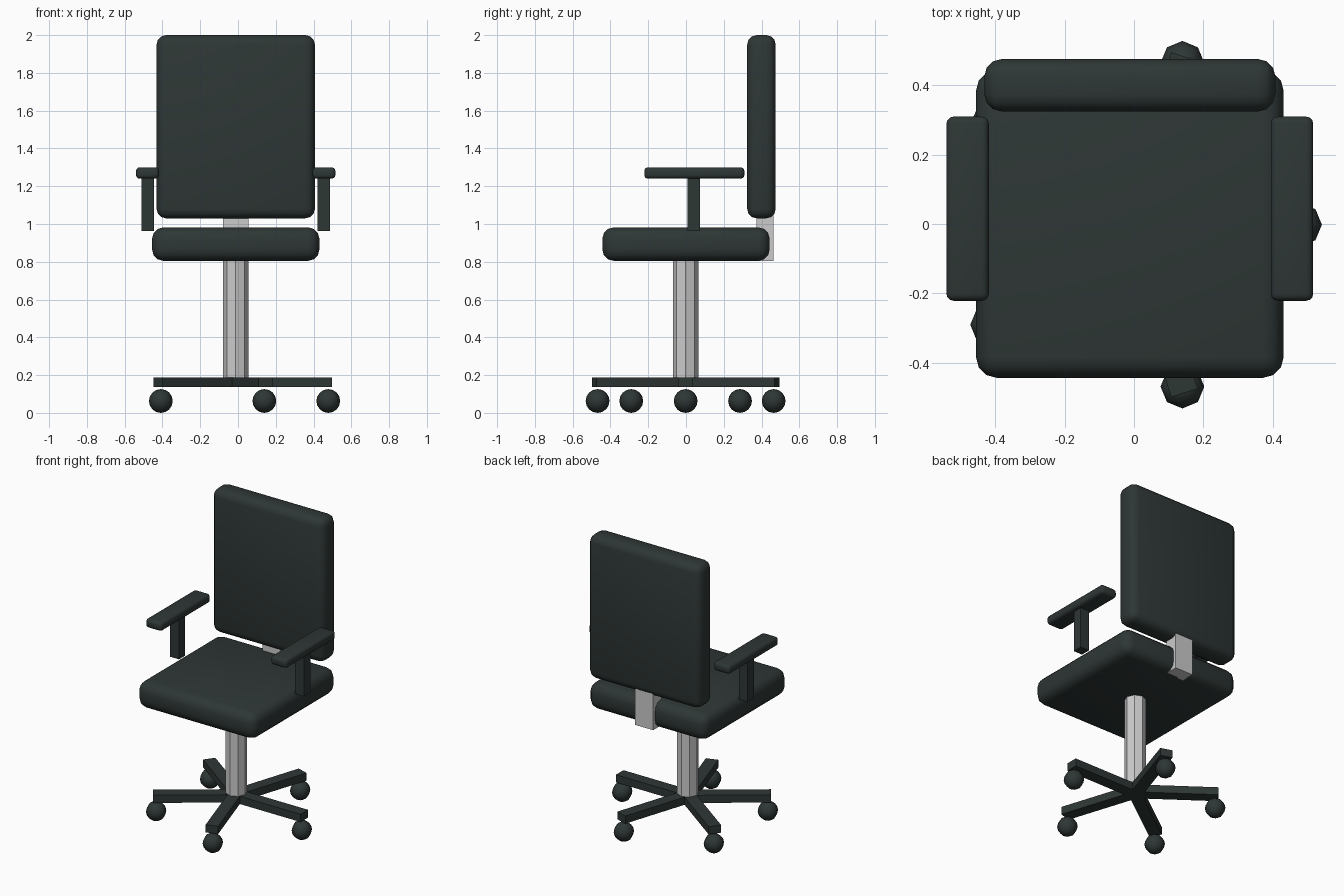
import bpy
import math
from mathutils import Matrix, Vector

if "Cube" in bpy.data.objects:
    bpy.data.objects.remove(bpy.data.objects["Cube"], do_unlink=True)


def make_material(name, color):
    mat = bpy.data.materials.new(name)
    mat.use_nodes = True
    mat.diffuse_color = color
    mat.node_tree.nodes["Principled BSDF"].inputs["Base Color"].default_value = color
    return mat


charcoal = make_material("charcoal", (0.027, 0.038, 0.036, 1))
silver = make_material("silver", (0.6, 0.6, 0.6, 1))

CX = -0.012  # centre line of the chair


def finish(obj, name, mat, smooth=False):
    obj.name = name
    obj.data.materials.append(mat)
    if smooth:
        bpy.ops.object.shade_smooth_by_angle(angle=math.radians(50))
    return obj


def box(name, low, high, mat, bevel=0):
    """Box between two corners, with optional rounded edges."""
    low, high = Vector(low), Vector(high)
    bpy.ops.mesh.primitive_cube_add(size=1)
    obj = bpy.context.object
    size = high - low
    obj.data.transform(Matrix.Translation((low + high) / 2) @ Matrix.Diagonal((*size, 1)))
    if bevel:
        mod = obj.modifiers.new("rounded_edges", "BEVEL")
        mod.width = bevel
        mod.segments = 3
        bpy.ops.object.modifier_apply(modifier=mod.name)
    return finish(obj, name, mat, smooth=bevel > 0)


# Cushions
box("seat", (CX - 0.443, -0.443, 0.805), (CX + 0.443, 0.443, 0.982), charcoal, 0.06)
box("backrest", (CX - 0.419, 0.324, 1.03), (CX + 0.419, 0.475, 2.0), charcoal, 0.05)

# Bracket joining the seat and backrest
box("back_support", (CX - 0.067, 0.373, 0.805), (CX + 0.067, 0.463, 1.1), silver)

# Armrests
for side, sign in (("right", -1), ("left", 1)):
    x = CX + sign * 0.467
    box(side + "_arm_pad", (x - 0.061, -0.221, 1.24), (x + 0.061, 0.309, 1.3), charcoal, 0.02)
    box(side + "_arm_post", (x - 0.033, 0.008, 0.963), (x + 0.033, 0.074, 1.25), charcoal)

# Octagonal column
bpy.ops.mesh.primitive_cylinder_add(vertices=8, radius=0.067, depth=0.67,
                                    location=(CX, -0.002, 0.495))
finish(bpy.context.object, "column", silver)

# Five-legged base with casters
for i in range(5):
    angle = math.radians(72 * i)
    leg = box(f"base_leg_{i + 1}", (0, -0.04, 0.136), (0.509, 0.04, 0.188), charcoal)
    leg.location = (CX, -0.002, 0)
    leg.rotation_euler.z = angle
    bpy.ops.mesh.primitive_uv_sphere_add(
        segments=8, ring_count=8, radius=0.063,
        location=(CX + 0.49 * math.cos(angle), 0.49 * math.sin(angle) - 0.002, 0.063))
    finish(bpy.context.object, f"caster_{i + 1}", charcoal, smooth=True)
